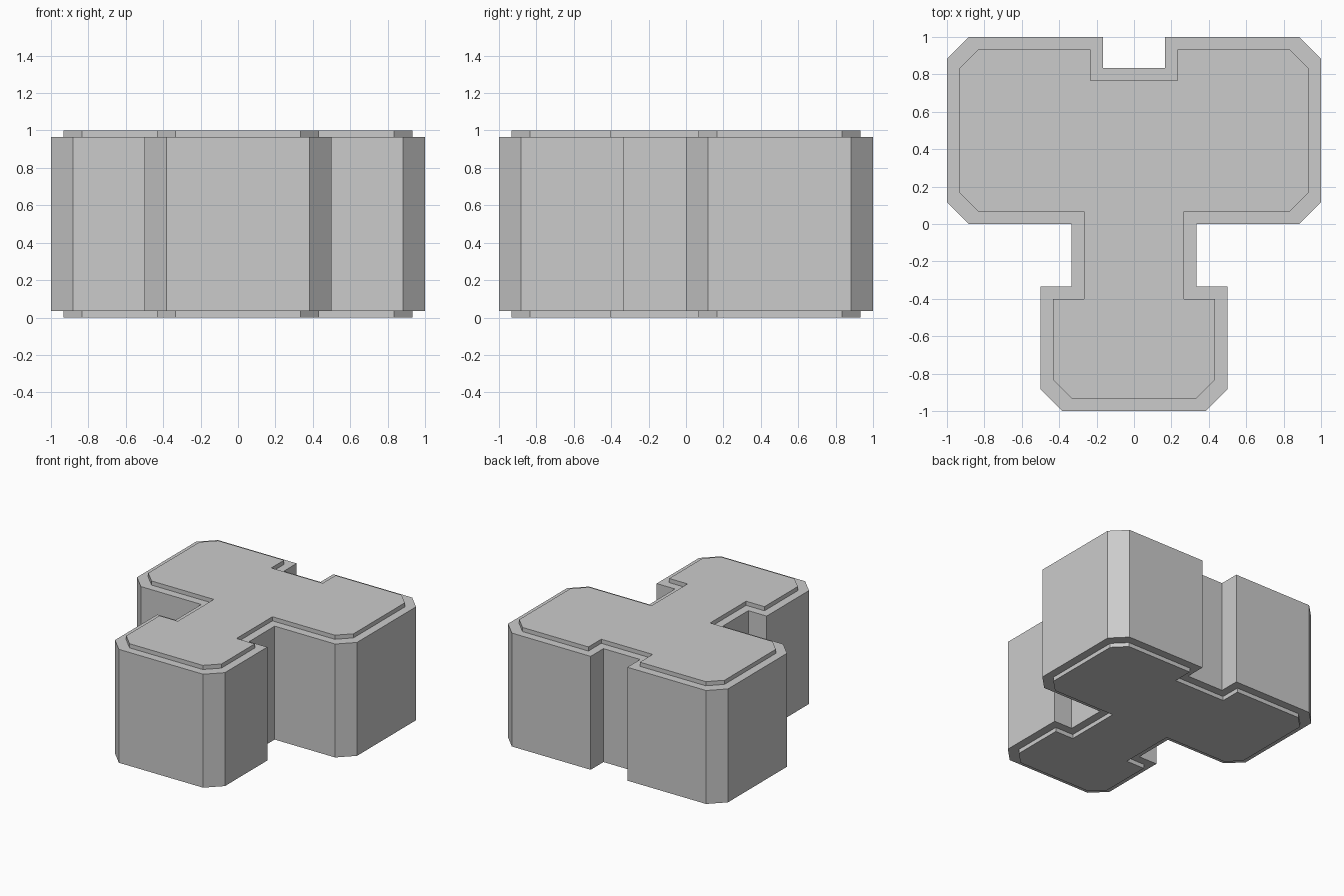
import bpy
import bmesh

if "Cube" in bpy.data.objects:
    bpy.data.objects.remove(bpy.data.objects["Cube"])


def outline(d, c):
    """T-shaped outline inset by d with corner chamfer c, counterclockwise."""
    right = [
        (0.5 - d - c, d - 1), (0.5 - d, d + c - 1),        # stem foot
        (0.5 - d, -1 / 3 - d), (1 / 3 - d, -1 / 3 - d),    # neck
        (1 / 3 - d, d), (1 - d - c, d),                    # arm
        (1 - d, d + c), (1 - d, 1 - d - c),
        (1 - d - c, 1 - d), (1 / 6 + d, 1 - d),
        (1 / 6 + d, 5 / 6 - d),                            # back notch
    ]
    return right + [(-x, y) for x, y in reversed(right)]


outer = outline(0, 0.117)
inner = outline(0.067, 0.1)
STEP = 0.034

# Stepped block: raised inset plates on top and bottom of the main body
levels = [(inner, 0), (inner, STEP), (outer, STEP),
          (outer, 1 - STEP), (inner, 1 - STEP), (inner, 1)]
bm = bmesh.new()
rings = [[bm.verts.new((x, y, z)) for x, y in prof] for prof, z in levels]
n = len(outer)
for a, b in zip(rings, rings[1:]):
    for i in range(n):
        j = (i + 1) % n
        bm.faces.new((a[i], a[j], b[j], b[i]))

# Flat caps
bm.faces.new(rings[0][::-1])
bm.faces.new(rings[-1])
bmesh.ops.recalc_face_normals(bm, faces=bm.faces)

mesh = bpy.data.meshes.new("stepped_t_block")
bm.to_mesh(mesh)
bm.free()
bpy.context.collection.objects.link(bpy.data.objects.new("stepped_t_block", mesh))
